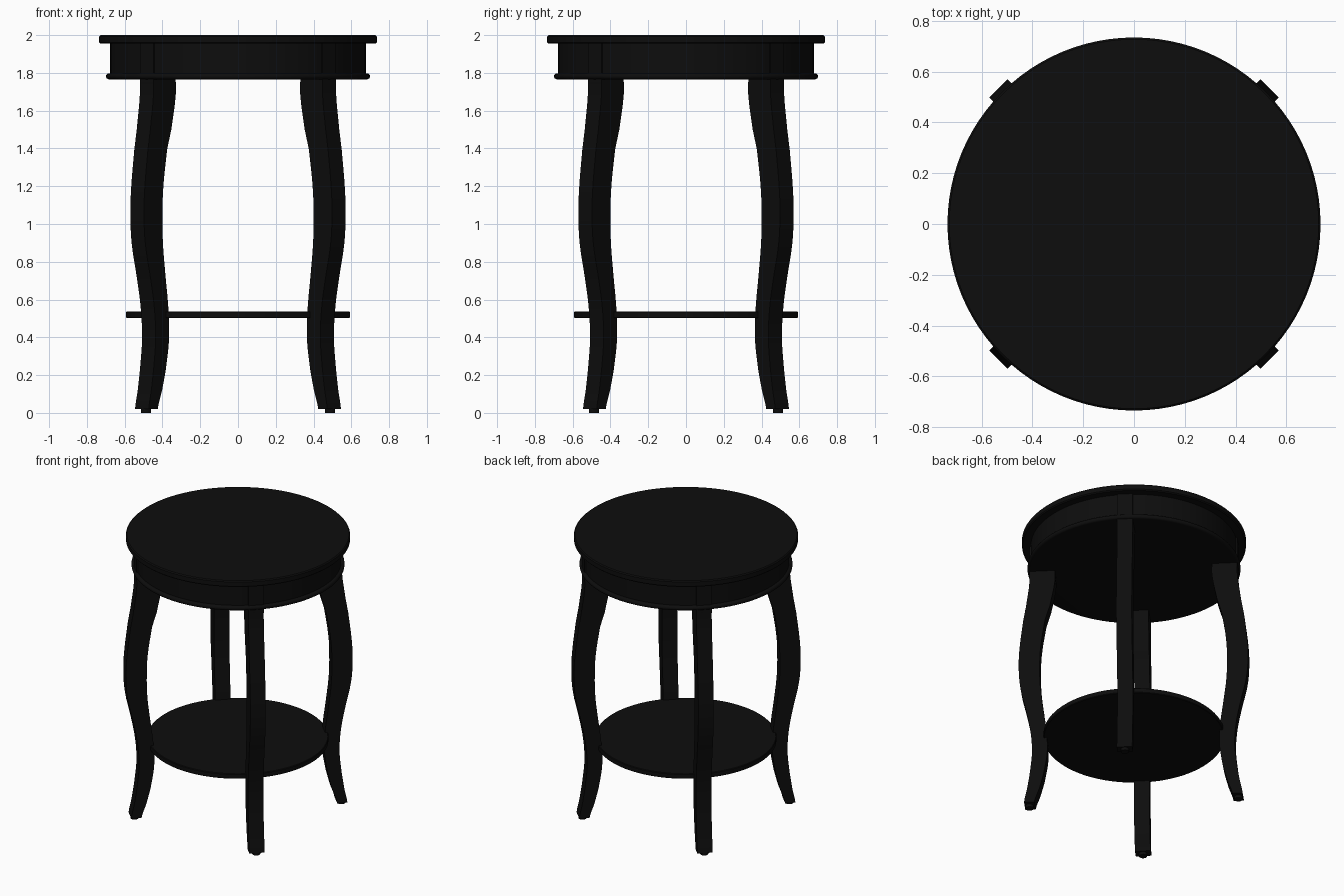
import bpy, bmesh, math

if "Cube" in bpy.data.objects:
    bpy.data.objects.remove(bpy.data.objects["Cube"])

black = bpy.data.materials.new("black paint")
black.diffuse_color = (0.004, 0.004, 0.004, 1)
black.use_nodes = True
black.node_tree.nodes["Principled BSDF"].inputs["Base Color"].default_value = black.diffuse_color


def finish(bm, name):
    bmesh.ops.recalc_face_normals(bm, faces=bm.faces)
    me = bpy.data.meshes.new(name)
    bm.to_mesh(me)
    bm.free()
    me.materials.append(black)
    ob = bpy.data.objects.new(name, me)
    bpy.context.collection.objects.link(ob)
    bpy.ops.object.select_all(action='DESELECT')
    ob.select_set(True)
    bpy.context.view_layer.objects.active = ob
    bpy.ops.object.shade_smooth_by_angle(angle=math.radians(35))
    return ob


def lathe(name, profile, n=96, center=(0, 0)):
    """Closed round solid from (radius, z) points, bottom to top."""
    bm = bmesh.new()
    rings = [[bm.verts.new((center[0] + r * math.cos(2 * math.pi * i / n),
                            center[1] + r * math.sin(2 * math.pi * i / n), z))
              for i in range(n)] for r, z in profile]
    for a, b in zip(rings, rings[1:]):
        for i in range(n):
            j = (i + 1) % n
            bm.faces.new((a[i], a[j], b[j], b[i]))
    bm.faces.new(rings[0])
    bm.faces.new(rings[-1])
    return finish(bm, name)


# Round top, apron, bead moulding and lower shelf
lathe("table_top", [(0.728, 1.955), (0.735, 1.962), (0.735, 1.993), (0.728, 2.0)])
lathe("apron", [(0.677, 1.77), (0.677, 1.956)])
bead = [(0.683 + 0.016 * math.cos(a), 1.782 + 0.016 * math.sin(a))
        for a in [math.radians(-90 + 22.5 * k) for k in range(9)]]
lathe("bead_moulding", bead)
lathe("shelf", [(0.589, 0.502), (0.593, 0.506), (0.593, 0.534), (0.589, 0.538)])

# Curved leg outline: height, outer and inner edge as seen from the front
OUTLINE = [(1.956, .52, .33), (1.77, .52, .33), (1.68, .52, .33), (1.50, .536, .353),
           (1.395, .549, .375), (1.2, .565, .395), (1.05, .57, .40), (.89, .562, .397),
           (.705, .534, .382), (.545, .514, .368), (.39, .508, .365), (.23, .519, .382),
           (.12, .531, .402), (.02, .545, .425)]
HALF = 0.051


def smooth(points, steps=4):
    """Catmull-Rom subdivision of the outline."""
    out = []
    for i in range(len(points) - 1):
        p = [points[max(0, min(len(points) - 1, i + k))] for k in (-1, 0, 1, 2)]
        for s in range(steps):
            t = s / steps
            out.append([points[i][0] * (1 - t) + points[i + 1][0] * t] + [
                0.5 * (2 * p[1][c] + (p[2][c] - p[0][c]) * t
                       + (2 * p[0][c] - 5 * p[1][c] + 4 * p[2][c] - p[3][c]) * t * t
                       + (3 * p[1][c] - p[0][c] - 3 * p[2][c] + p[3][c]) * t ** 3)
                for c in (1, 2)])
    return out + [points[-1]]


def leg(name, angle):
    bm = bmesh.new()
    c, s = math.cos(angle), math.sin(angle)
    rings = []
    for z, xo, xi in smooth(OUTLINE):
        ro, ri = xo * math.sqrt(2) - HALF, xi * math.sqrt(2) + HALF
        rings.append([bm.verts.new((r * c - t * s, r * s + t * c, z))
                      for r, t in ((ro, -HALF), (ro, HALF), (ri, HALF), (ri, -HALF))])
    for a, b in zip(rings, rings[1:]):
        for i in range(4):
            j = (i + 1) % 4
            bm.faces.new((a[i], a[j], b[j], b[i]))
    bm.faces.new(rings[0])
    bm.faces.new(rings[-1])
    finish(bm, name)


# Four legs with small round foot pads
for k, side in enumerate(("back_right", "back_left", "front_left", "front_right")):
    ang = math.radians(45 + 90 * k)
    leg(side + "_leg", ang)
    lathe(side + "_foot_pad", [(0.027, 0), (0.027, 0.022)], 24,
          (0.688 * math.cos(ang), 0.688 * math.sin(ang)))
